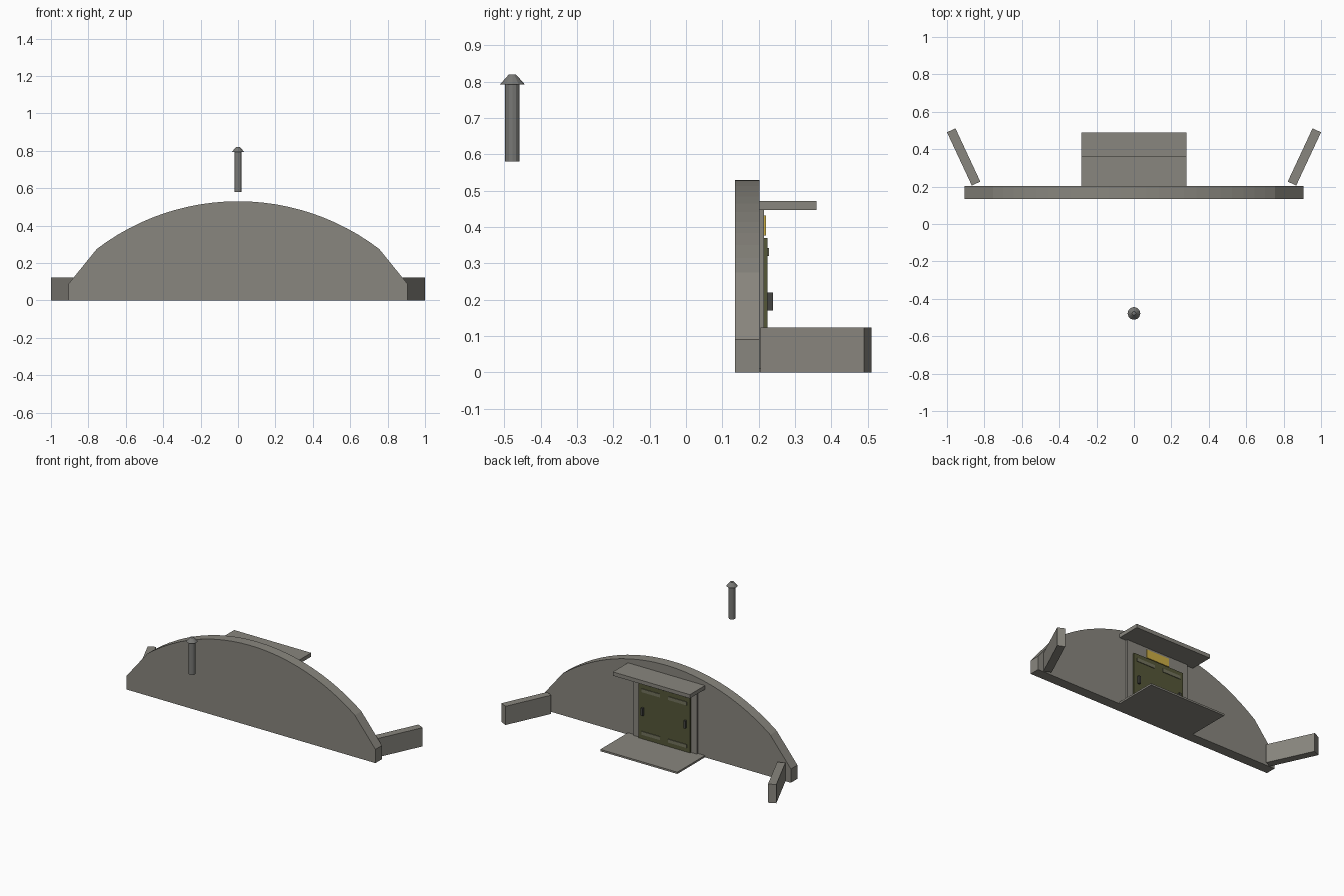
import bpy, bmesh, math
from mathutils import Matrix

cube = bpy.data.objects.get("Cube")
if cube:
    bpy.data.objects.remove(cube, do_unlink=True)


def make_material(name, rgb):
    mat = bpy.data.materials.new(name)
    mat.use_nodes = True
    colour = (*rgb, 1)
    mat.diffuse_color = colour
    mat.node_tree.nodes["Principled BSDF"].inputs["Base Color"].default_value = colour
    return mat


concrete = make_material("concrete grey", (0.25, 0.24, 0.21))
steel = make_material("vent steel", (0.19, 0.19, 0.18))
olive = make_material("olive door paint", (0.09, 0.095, 0.04))
strap_paint = make_material("faded olive steel", (0.17, 0.17, 0.11))
dark = make_material("dark iron", (0.06, 0.06, 0.055))
yellow = make_material("sign yellow", (0.6, 0.42, 0.06))


def add_object(name, bm, mat):
    bmesh.ops.recalc_face_normals(bm, faces=bm.faces)
    mesh = bpy.data.meshes.new(name)
    bm.to_mesh(mesh)
    bm.free()
    mesh.materials.append(mat)
    obj = bpy.data.objects.new(name, mesh)
    bpy.context.collection.objects.link(obj)
    return obj


def box(name, xs, ys, zs, mat):
    """Box given by its lower and upper limit on each axis."""
    bm = bmesh.new()
    bmesh.ops.create_cube(bm, size=1)
    for v in bm.verts:
        for i, (low, high) in enumerate((xs, ys, zs)):
            v.co[i] = high if v.co[i] > 0 else low
    return add_object(name, bm, mat)


def cone(name, r1, r2, z0, z1, mat):
    bm = bmesh.new()
    place = Matrix.Translation((0, -0.478, (z0 + z1) / 2))
    bmesh.ops.create_cone(bm, cap_ends=True, segments=12, radius1=r1, radius2=r2,
                          depth=z1 - z0, matrix=place)
    return add_object(name, bm, mat)


# Arched front wall: circular crown, sloping shoulders, short upright ends
radius, crown, reach = 1.245, 0.53, 0.755
sweep = math.asin(reach / radius)
steps = 24
outline = [(-0.905, 0), (-0.905, 0.09)]
for i in range(steps + 1):
    a = sweep * (2 * i / steps - 1)
    outline.append((radius * math.sin(a), crown - radius * (1 - math.cos(a))))
outline += [(0.905, 0.09), (0.905, 0)]
bm = bmesh.new()
face = bm.faces.new([bm.verts.new((x, 0.135, z)) for x, z in outline])
extruded = bmesh.ops.extrude_face_region(bm, geom=[face])
bmesh.ops.translate(bm, vec=(0, 0.068, 0),
                    verts=[g for g in extruded["geom"] if isinstance(g, bmesh.types.BMVert)])
add_object("arched_wall", bm, concrete)

# Entrance surround, canopy and floor slab
box("door_surround", (-0.23, 0.23), (0.203, 0.215), (0, 0.447), concrete)
box("canopy", (-0.28, 0.28), (0.203, 0.36), (0.447, 0.472), concrete)
box("floor_slab", (-0.28, 0.28), (0.203, 0.49), (0, 0.012), concrete)

# Door and sign
box("door", (-0.187, 0.187), (0.215, 0.225), (0.012, 0.37), olive)
box("sign", (-0.085, 0.085), (0.215, 0.22), (0.377, 0.432), yellow)

# Mirrored parts: splayed wing walls, door straps and handles
for side, s in (("left", 1), ("right", -1)):
    wing = box(side + "_wing_wall", (-0.025, 0.025), (-0.157, 0.157), (0, 0.123), concrete)
    wing.location = (s * 0.911, 0.3585, 0)
    wing.rotation_euler.z = -s * math.radians(25)
    xs = sorted((s * 0.03, s * 0.165))
    for level, z in (("upper", 0.32), ("lower", 0.04)):
        box(f"{side}_{level}_strap", xs, (0.225, 0.229), (z, z + 0.022), strap_paint)
    xs = sorted((s * 0.148, s * 0.162))
    box(side + "_handle", xs, (0.225, 0.239), (0.17, 0.22), dark)

# Ventilation pipe with a conical cap
cone("vent_pipe", 0.02, 0.02, 0.58, 0.795, steel)
cone("vent_cap", 0.034, 0.01, 0.793, 0.82, steel)
